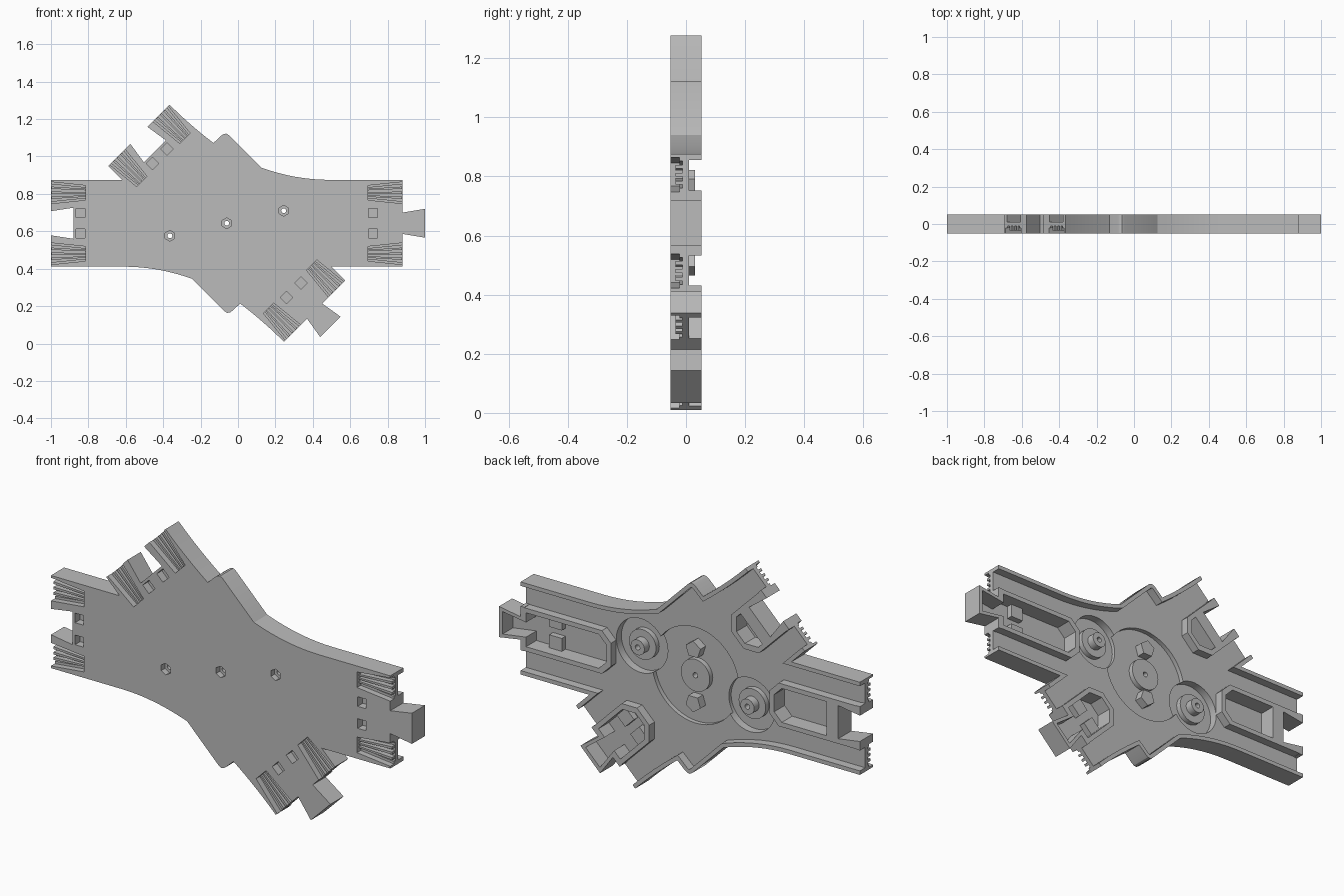
import bpy, bmesh
from math import cos, sin, pi, radians
from mathutils import Vector

if bpy.data.objects.get("Cube"):
    bpy.data.objects.remove(bpy.data.objects["Cube"])

CX, CZ = -0.06, 0.643                        # centre of the crossing
FRONT, BACK, FLOOR, DEEP = -0.052, 0.052, 0.01, -0.03
HALF = 0.232                                 # half width of a track arm

grey = bpy.data.materials.new("light grey plastic")
grey.use_nodes = True
grey.diffuse_color = (0.5, 0.5, 0.5, 1)
grey.node_tree.nodes["Principled BSDF"].inputs["Base Color"].default_value = (0.5, 0.5, 0.5, 1)


def turn(points, angle):
    c, s = cos(angle), sin(angle)
    return [(u * c - v * s, u * s + v * c) for u, v in points]


def prism(name, points, y0, y1, top=None):
    """Extrude a flat outline from y0 to y1, with an optional other end outline."""
    bm = bmesh.new()
    a = [bm.verts.new((CX + x, y0, CZ + z)) for x, z in points]
    b = [bm.verts.new((CX + x, y1, CZ + z)) for x, z in (top or points)]
    bm.faces.new(a)
    bm.faces.new(b[::-1])
    for i in range(len(a)):
        j = (i + 1) % len(a)
        bm.faces.new((a[j], a[i], b[i], b[j]))
    bmesh.ops.recalc_face_normals(bm, faces=bm.faces)
    mesh = bpy.data.meshes.new(name)
    bm.to_mesh(mesh)
    bm.free()
    mesh.materials.append(grey)
    ob = bpy.data.objects.new(name, mesh)
    bpy.context.collection.objects.link(ob)
    return ob


def combine(target, tool, operation="DIFFERENCE"):
    mod = target.modifiers.new("shape", "BOOLEAN")
    mod.operation, mod.solver, mod.object = operation, "EXACT", tool
    bpy.context.view_layer.objects.active = target
    bpy.ops.object.modifier_apply(modifier=mod.name)
    bpy.data.objects.remove(tool)


def cut(points, y0, y1, top=None):
    combine(body, prism("cutter", points, y0, y1, top))


def add(points, y0, y1):
    combine(body, prism("addition", points, y0, y1), "UNION")


def circle(x, z, r, n=32, start=0.0):
    return [(x + r * cos(start + 2 * pi * i / n), z + r * sin(start + 2 * pi * i / n)) for i in range(n)]


def rect(u0, u1, v0, v1):
    return [(u0, v0), (u1, v0), (u1, v1), (u0, v1)]


def inset(points, d):
    """Move a counter-clockwise outline inwards by d."""
    out = []
    for i, p in enumerate(points):
        p, a, b = Vector(p), Vector(points[i - 1]), Vector(points[(i + 1) % len(points)])
        e, f = (p - a).normalized(), (b - p).normalized()
        n, m = Vector((-e.y, e.x)), Vector((-f.y, f.x))
        out.append(tuple(p + (n + m) * d / (1 + n.dot(m))))
    return out


# Body outline: one half, then the same half turned by 180 degrees
steps = [i / 8 for i in range(9)]
half = [(0.94, HALF)]
half += [(0.55 - 0.365 * t, HALF + 0.065 * t * t) for t in steps]
half += [(0.01, 0.472), (-0.003, 0.479), (-0.017, 0.477), (-0.03, 0.468)]
half += turn([(-0.354 - 0.31 * t, HALF + 0.021 * (1 - t) ** 2) for t in steps], -pi / 4)
half += turn([(-0.664, -HALF)], -pi / 4) + [(-0.56, HALF), (-0.94, HALF)]
outline = half + [(-x, -z) for x, z in half]
body = prism("track_crossing", outline, FRONT, BACK)

# Back floor inside the outer rim
cut(inset(outline, 0.02), FLOOR, 0.1)

# Arms: angle, length, has a tab, start of the centre rib, length of its chamfer
ARMS = [(0, 0.94, True, 0.44, 0.05), (pi, 0.94, False, 0.44, 0.05),
        (-pi / 4, 0.664, True, 0.37, 0.06), (3 * pi / 4, 0.664, False, 0.37, 0.06)]


def rib_outline(start, end, w, c):
    return [(start, c - w), (start + c, -w), (end, -w), (end, w), (start + c, w), (start, w - c)]


for angle, length, male, start, cham in ARMS:
    def at(points):
        return turn(points, angle)

    # Wheel grooves open at the arm end
    for side in (-1, 1):
        v0, v1 = sorted((side * 0.11, side * 0.212))
        cut(at(rect(length - 0.06, length + 0.05, v0, v1)), FLOOR, 0.1)

    # Raised centre rib, and its hollow
    add(at(rib_outline(start, length - 0.005, 0.108, cham)), FLOOR - 0.02, BACK)
    pocket_end = length - (0.03 if male else 0.185)
    cut(at(rib_outline(start + 0.025, pocket_end, 0.085, cham - 0.008)), DEEP, 0.1)

    # Connector: dovetail tab or matching notch
    if male:
        add(at([(length - 0.02, -0.054), (length + 0.12, -0.077),
                (length + 0.12, 0.077), (length - 0.02, 0.054)]), FRONT, BACK)
        cut(at([(length - 0.05, -0.034), (length + 0.1, -0.056),
                (length + 0.1, 0.056), (length - 0.05, 0.034)]), DEEP, 0.1)
    else:
        cut(at([(length + 0.03, -0.06), (length + 0.03, 0.06),
                (length - 0.12, 0.083), (length - 0.12, -0.083)]), -0.1, 0.1)

    for side in (-1, 1):
        # Square sockets on the front
        s = side * 0.055
        mid = length - 0.157
        if male:
            add(at(rect(mid - 0.035, mid + 0.035, s - 0.035, s + 0.035)), DEEP - 0.01, 0.0)
        cut(at(rect(mid - 0.024, mid + 0.024, s - 0.024, s + 0.024)), -0.1, -0.012)

        # Tapered grip pockets, open at the arm end
        def taper(grow):
            e, f = 0.059 + grow, 0.039 + grow
            c = side * 0.163
            return at([(length - 0.184, c - f), (length + 0.01, c - e),
                       (length + 0.01, c + e), (length - 0.184, c + f)])
        cut(taper(-0.012), FRONT - 0.001, -0.012, None)
        cut(taper(0), FRONT - 0.001, -0.022)

        # Long grip ridges in the pockets
        for k in (-1, 0, 1):
            a, b = side * 0.163 + k * 0.017, side * 0.163 + k * 0.027
            add(at([(length - 0.19, a - 0.004), (length - 0.002, b - 0.006),
                    (length - 0.002, b + 0.006), (length - 0.19, a + 0.004)]), -0.036, -0.008)

# Round recesses in the middle of the back
PINS = [(0.304, 0.067), (-0.304, -0.067)]
cut(circle(0, 0, 0.24, 48), -0.012, 0.1)
for x, z in PINS:
    cut(circle(x, z, 0.135, 40), DEEP, 0.1)

# Hub, two five-sided studs and two stepped pins
add(circle(0, 0, 0.08), -0.02, 0.012)
for side in (-1, 1):
    add(circle(0, side * 0.135, 0.043, 5, side * pi / 2), -0.02, 0.03)
for x, z in PINS:
    add(circle(x, z, 0.075), DEEP - 0.01, -0.004)
    add(circle(x, z, 0.038), DEEP - 0.01, 0.035)

# Screw holes with six-sided seats on the front
for x, z in PINS + [(0, 0)]:
    cut(circle(x, z, 0.029, 6, pi / 6), -0.1, -0.022)
    cut(circle(x, z, 0.013, 16), -0.1, 0.1)

bpy.ops.object.select_all(action="DESELECT")
body.select_set(True)
bpy.context.view_layer.objects.active = body
bpy.ops.object.shade_smooth_by_angle(angle=radians(25))
